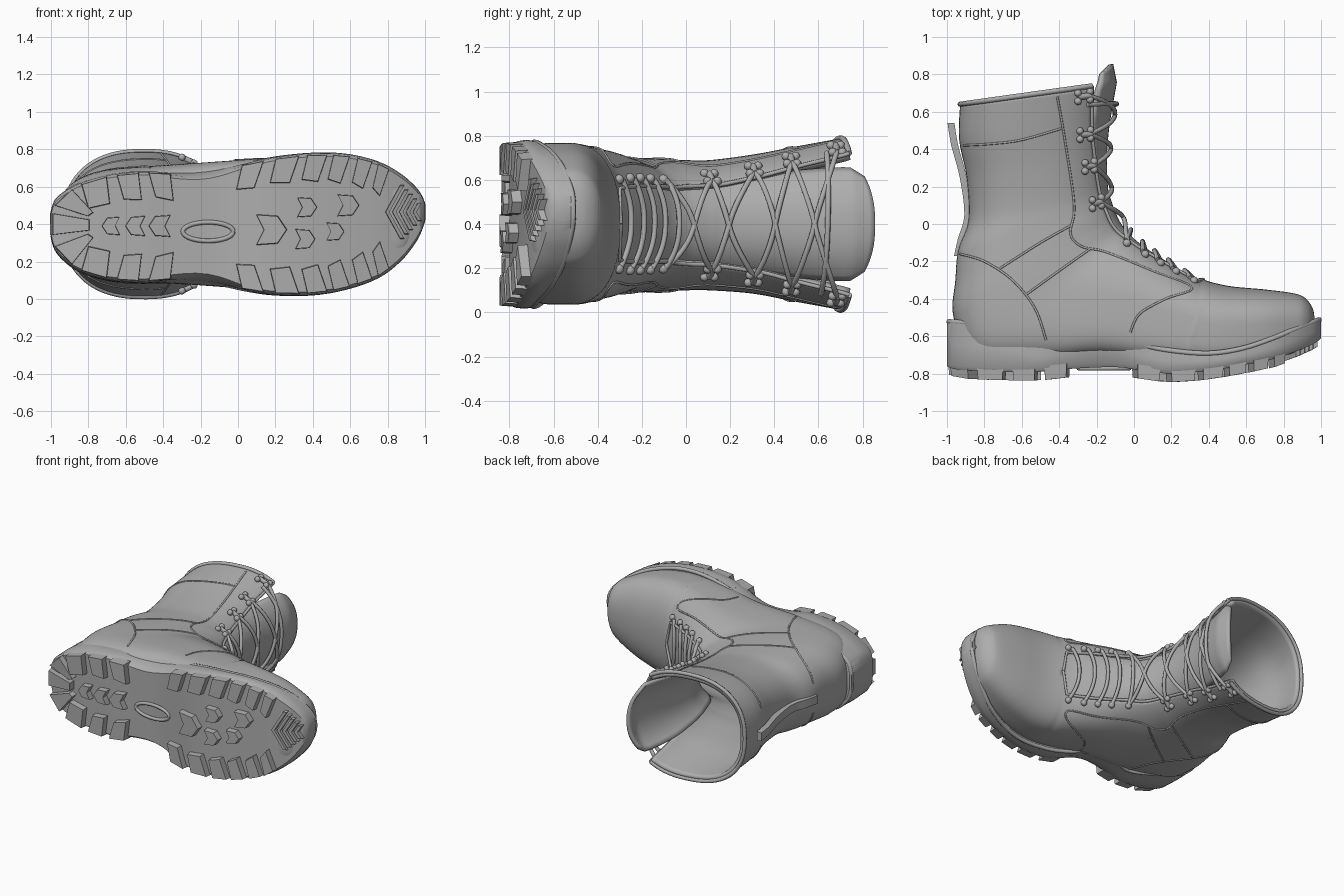
import bpy, bmesh, math
from mathutils import Vector
from mathutils.bvhtree import BVHTree

if "Cube" in bpy.data.objects:
    bpy.data.objects.remove(bpy.data.objects["Cube"])

grey = bpy.data.materials.new("boot grey")
grey.use_nodes = True
grey.diffuse_color = (0.42, 0.42, 0.42, 1)
grey.node_tree.nodes["Principled BSDF"].inputs["Base Color"].default_value = (0.42, 0.42, 0.42, 1)


def spline(rows, s):
    """Smooth interpolation through rows at fractional index s."""
    s = max(0, min(s, len(rows) - 1))
    i = min(int(s), len(rows) - 2)
    f = s - i
    a, b, c, d = (rows[max(0, min(k, len(rows) - 1))] for k in (i - 1, i, i + 1, i + 2))
    return [q + f / 2 * (r - p + f * (2 * p - 5 * q + 4 * r - t + f * (3 * (q - r) + t - p)))
            for p, q, r, t in zip(a, b, c, d)]


def finish(name, bm, angle=None):
    bmesh.ops.remove_doubles(bm, verts=bm.verts, dist=0.0004)
    bmesh.ops.recalc_face_normals(bm, faces=bm.faces)
    mesh = bpy.data.meshes.new(name)
    bm.to_mesh(mesh)
    bm.free()
    mesh.materials.append(grey)
    ob = bpy.data.objects.new(name, mesh)
    bpy.context.collection.objects.link(ob)
    if angle:
        bpy.ops.object.select_all(action='DESELECT')
        ob.select_set(True)
        bpy.context.view_layer.objects.active = ob
        bpy.ops.object.shade_smooth_by_angle(angle=math.radians(angle))
    return ob


def loft(rings, closed=False, caps=False):
    bm = bmesh.new()
    grid = [[bm.verts.new(p) for p in ring] for ring in rings]
    n = len(grid[0])
    for a, b in zip(grid, grid[1:]):
        for j in range(n if closed else n - 1):
            k = (j + 1) % n
            bm.faces.new((a[j], a[k], b[k], b[j]))
    if caps:
        bm.faces.new(grid[0])
        bm.faces.new(grid[-1])
    return bm


def tube(name, paths, radius):
    cu = bpy.data.curves.new(name, 'CURVE')
    cu.dimensions = '3D'
    cu.bevel_depth, cu.bevel_resolution, cu.use_fill_caps = radius, 2, True
    for pts in paths:
        sp = cu.splines.new('POLY')
        sp.points.add(len(pts) - 1)
        for q, p in zip(sp.points, pts):
            q.co = (*p, 1)
        sp.use_smooth = True
    cu.materials.append(grey)
    ob = bpy.data.objects.new(name, cu)
    bpy.context.collection.objects.link(ob)


# Upper sections: front x, y, back x, y, half width, centre z, back roundness, opening angle
SECTIONS = [
    (.965, -.50, .965, -.60, .02, .46, 3, 0), (.955, -.45, .95, -.63, .115, .455, 4, 0),
    (.92, -.40, .92, -.66, .18, .445, 5, 0), (.86, -.372, .86, -.69, .23, .435, 5, 0),
    (.70, -.35, .70, -.72, .305, .425, 5, 0), (.50, -.33, .48, -.75, .355, .41, 5, 0),
    (.34, -.285, .28, -.75, .365, .40, 5, .4), (.20, -.20, .05, -.73, .35, .40, 5, .46),
    (.08, -.12, -.20, -.71, .335, .40, 4.5, .48), (.00, -.05, -.50, -.74, .32, .40, 4, .5),
    (-.035, 0, -.85, -.72, .31, .395, 3.4, .53), (-.06, .04, -.965, -.5, .305, .395, 2.8, .56),
    (-.08, .08, -.955, -.30, .30, .395, 2.6, .58), (-.10, .13, -.94, -.14, .295, .395, 2.5, .6),
    (-.12, .2, -.885, .02, .295, .395, 2.4, .64), (-.125, .36, -.895, .25, .315, .4, 2.4, .72),
    (-.11, .53, -.935, .45, .35, .4, 2.4, .81), (-.07, .76, -.93, .64, .388, .4, 2.4, .93)]
TOP = len(SECTIONS) - 1


def skin(s, t, scale=1.0):
    px, py, qx, qy, w, zc, n, _ = spline(SECTIONS, s)
    c, v = math.cos(t), math.sin(t)
    e = 2 / (2.3 if c > 0 else n)
    cc = math.copysign(abs(c) ** e, c) * scale
    vv = math.copysign(abs(v) ** e, v) * scale
    return Vector(((px + qx) / 2 + (px - qx) / 2 * cc, (py + qy) / 2 + (py - qy) / 2 * cc, zc + w * vv))


def gap(s):
    """Half angle of the front opening; it starts abruptly, as a rounded throat."""
    i = min(int(s), TOP - 1)
    f = s - i
    if SECTIONS[i][7] == 0:
        f = max(0, f * 5 - 4)
    return SECTIONS[i][7] + f * (SECTIONS[i + 1][7] - SECTIONS[i][7])


# Leather upper, open along the instep
rings = []
for k in range(TOP * 5 + 1):
    g = gap(k / 5)
    rings.append([skin(k / 5, g + (2 * math.pi - 2 * g) * j / 64) for j in range(65)])
bm = loft(rings)
tree = BVHTree.FromBMesh(bm)
upper = finish("upper", bm, 50)
wall = upper.modifiers.new("thickness", 'SOLIDIFY')
wall.thickness, wall.offset = 0.035, -1
tube("collar_rim", [rings[-1]], .014)
tube("eyestay_edges", [[r[e] for r in rings[29:]] for e in (0, -1)], .010)

# Tongue under the laces, narrowing as it rises above the collar
rings = []
for k in range(26, TOP * 5 + 5):
    s = min(k / 5, TOP)
    rise = max(0, k - TOP * 5) / 4
    half = max(gap(s), .4) + .12 - .33 * max(0, (s - 14) / 3) ** 2 - .15 * rise
    ring = []
    for j in range(17):
        u = j / 8 - 1
        p = skin(s, u * half, .95)
        p.y += rise * (.10 - .04 * u * u)
        p.x -= rise * .02
        ring.append(p)
    rings.append(ring)
tongue = finish("tongue", loft(rings), 50)
wall = tongue.modifiers.new("thickness", 'SOLIDIFY')
wall.thickness = 0.025

# Stitched panel seams on both sides
SEAMS = [
    [(-.93, -.16), (-.8, -.2), (-.65, -.3), (-.53, -.45), (-.47, -.62)],
    [(-.34, -.01), (-.5, -.1), (-.72, -.24)], [(-.23, -.13), (-.4, -.25), (-.58, -.38)],
    [(-.41, .68), (-.37, .45), (-.32, .1), (-.34, -.05), (-.28, -.12), (-.15, -.15), (.1, -.25),
     (.31, -.34), (.17, -.4), (.03, -.48), (-.02, -.58)],
    [(-.91, .42), (-.75, .43), (-.6, .45), (-.39, .51)]]
paths = []
for seam in SEAMS:
    for side in (-1, 1):
        path = []
        for k in range((len(seam) - 1) * 8 + 1):
            x, y = spline(seam, k / 8)
            hit = tree.ray_cast(Vector((x, y, .4 + 2 * side)), Vector((0, 0, -side)))[0]
            if hit:
                path.append(hit)
        paths.append(path)
tube("panel_seams", paths, .006)

# Pull strap down the back
BACK = [(-.985, .54), (-.965, .42), (-.92, .25), (-.895, .05), (-.93, -.08), (-.95, -.17)]
rings = []
for k in range(21):
    x, y = spline(BACK, k / 4)
    rings.append([(x + dx, y, .39 + dz) for dx, dz in ((-.012, -.03), (-.012, .03), (.025, .035), (.025, -.035))])
finish("back_strap", loft(rings, True, True), 40)

# Sole stations: x, low z, high z, bottom y, top y
SOLE = [
    (-1, .33, .47, -.76, -.51), (-.98, .26, .53, -.77, -.512), (-.93, .20, .575, -.78, -.515),
    (-.85, .145, .62, -.785, -.52), (-.7, .10, .665, -.79, -.545), (-.5, .085, .685, -.79, -.62),
    (-.35, .095, .68, -.775, -.60), (-.1, .07, .705, -.765, -.585), (.05, .04, .73, -.785, -.635),
    (.2, .02, .76, -.80, -.665), (.4, .02, .78, -.785, -.68), (.58, .05, .775, -.755, -.655),
    (.75, .11, .735, -.72, -.60), (.87, .20, .67, -.68, -.55), (.95, .30, .60, -.645, -.52),
    (.985, .37, .55, -.625, -.505), (1, .42, .51, -.61, -.5)]


def sole_at(x):
    x = max(-1, min(x, 1))
    i = next(k for k in range(len(SOLE) - 1) if x <= SOLE[k + 1][0])
    f = (x - SOLE[i][0]) / (SOLE[i + 1][0] - SOLE[i][0])
    return spline(SOLE, i + f)


rings, low, high = [], [], []
for k in range((len(SOLE) - 1) * 4 + 1):
    x, lo, hi, b, t = spline(SOLE, k / 4)
    waist = .035 * math.exp(-((x + .18) / .18) ** 2)
    rings.append([(x, b, lo + .02 + waist), (x, b + .02, lo + .005 + waist), (x, (b + t) / 2, lo + waist / 2),
                  (x, t - .01, lo + .005), (x, t, lo + .03), (x, t, hi - .03), (x, t - .01, hi - .005),
                  (x, (b + t) / 2, hi - waist / 2), (x, b + .02, hi - .005 - waist), (x, b, hi - .02 - waist)])
    low.append(Vector((x * .99, t - .012, lo + .012)))
    high.append(Vector((x * .99, t - .012, hi - .012)))
finish("sole", loft(rings, True, True), 45)
tube("welt", [low + high[::-1] + low[:1]], .014)
down = Vector((0, -.045, 0))
tube("foxing_line", [[p + down for p in low[33:] + high[:32:-1]]], .010)

# Tread lugs
tread = bmesh.new()


def lug(points, depth=.045):
    def ring(off, shrink):
        mx = sum(p[0] for p in points) / len(points)
        mz = sum(p[1] for p in points) / len(points)
        return [tread.verts.new((x + (mx - x) * shrink, sole_at(x)[3] + off, z + (mz - z) * shrink))
                for x, z in points]
    a, b = ring(.03, 0), ring(-depth, .07)
    n = len(points)
    tread.faces.new(b)
    for j in range(n):
        tread.faces.new((a[j], a[(j + 1) % n], b[(j + 1) % n], b[j]))


for x1, x2 in ((-.84, -.7), (-.65, -.53), (-.48, -.36), (.02, .14), (.2, .33), (.37, .48), (.51, .6),
               (.64, .72), (.75, .81)):
    slant = .04 if x1 > 0 else -.03
    for edge, inward in ((1, 1), (2, -1)):
        z1, z2 = (sole_at(x)[edge] + .008 * inward for x in (x1, x2))
        depth = .15 * inward
        lug([(x1, z1), (x2, z2), (x2 - .012 - slant, z2 + depth), (x1 + .008 - slant, z1 + depth * .9)])
lug([(-.995, .34), (-.995, .46), (-.79, .425), (-.79, .365)])
lug([(-.985, .5), (-.89, .59), (-.77, .46), (-.8, .44)])
lug([(-.985, .28), (-.89, .18), (-.77, .33), (-.8, .35)])
for x, z, r in ((-.68, .39, .05), (-.55, .39, .055), (-.42, .39, .06), (.18, .37, .085),
                (.37, .49, .055), (.59, .5, .06), (.36, .32, .055), (.52, .36, .05)):
    d = 1 if x > 0 else -1
    lug([(x - d * r, z - r), (x + d * r * .4, z - r * .9), (x + d * r, z), (x + d * r * .4, z + r * .9),
         (x - d * r, z + r), (x - d * r * .5, z)])
for k in range(5):
    x, h = .785 + .037 * k, .15 - .025 * k
    lug([(x, .465), (x + h * .55, .465 - h), (x + h * .55 + .022, .465 - h), (x + .022, .465),
         (x + h * .55 + .022, .465 + h), (x + h * .55, .465 + h)], .03)
finish("tread_lugs", tread)
oval = [(-.16 + .135 * math.cos(a), -.772, .36 + .05 * math.sin(a)) for a in [k * math.pi / 16 for k in range(33)]]
tube("arch_oval", [oval], .012)


# Laces: curved rows over the instep, crossings up the shaft
def lace(s1, s2, bow=0):
    path = []
    for k in range(17):
        f = k / 16
        t = -(gap(s1) + .1) * (1 - f) + (gap(s2) + .1) * f
        path.append(skin(s1 + (s2 - s1) * f + bow * math.sin(math.pi * f), t, 1.03 - .03 * math.sin(math.pi * f)))
    return path


ROWS = [6.1, 6.75, 7.35, 8.0, 9.0]
HOOKS = [13.2, 14.8, 15.8, 16.7]
paths = [lace(s, s + .15, .3) for s in ROWS]
climb = [ROWS[-1]] + HOOKS
for a, b in zip(climb, climb[1:]):
    paths += [lace(a, b), lace(b, a)]
paths.append(lace(HOOKS[-1] - .3, HOOKS[-1] - .2))
tube("laces", paths, .0125)

# Eyelets and lace hooks on both edges
metal = bmesh.new()


def ball(p, r):
    made = bmesh.ops.create_uvsphere(metal, u_segments=10, v_segments=6, radius=r)
    bmesh.ops.translate(metal, verts=made["verts"], vec=p)


bars = []
for side in (-1, 1):
    for s in ROWS:
        ball(skin(s, side * (gap(s) + .12), 1.015), .022)
    for s in HOOKS:
        inner, outer = (skin(s, side * (gap(s) + a), 1.025) for a in (.06, .24))
        bars.append([inner, outer])
        for p in (inner, outer):
            for dy in (-.022, .022):
                ball(p + Vector((0, dy, 0)), .02)
finish("eyelets_and_hooks", metal, 60)
tube("hook_bars", bars, .016)
